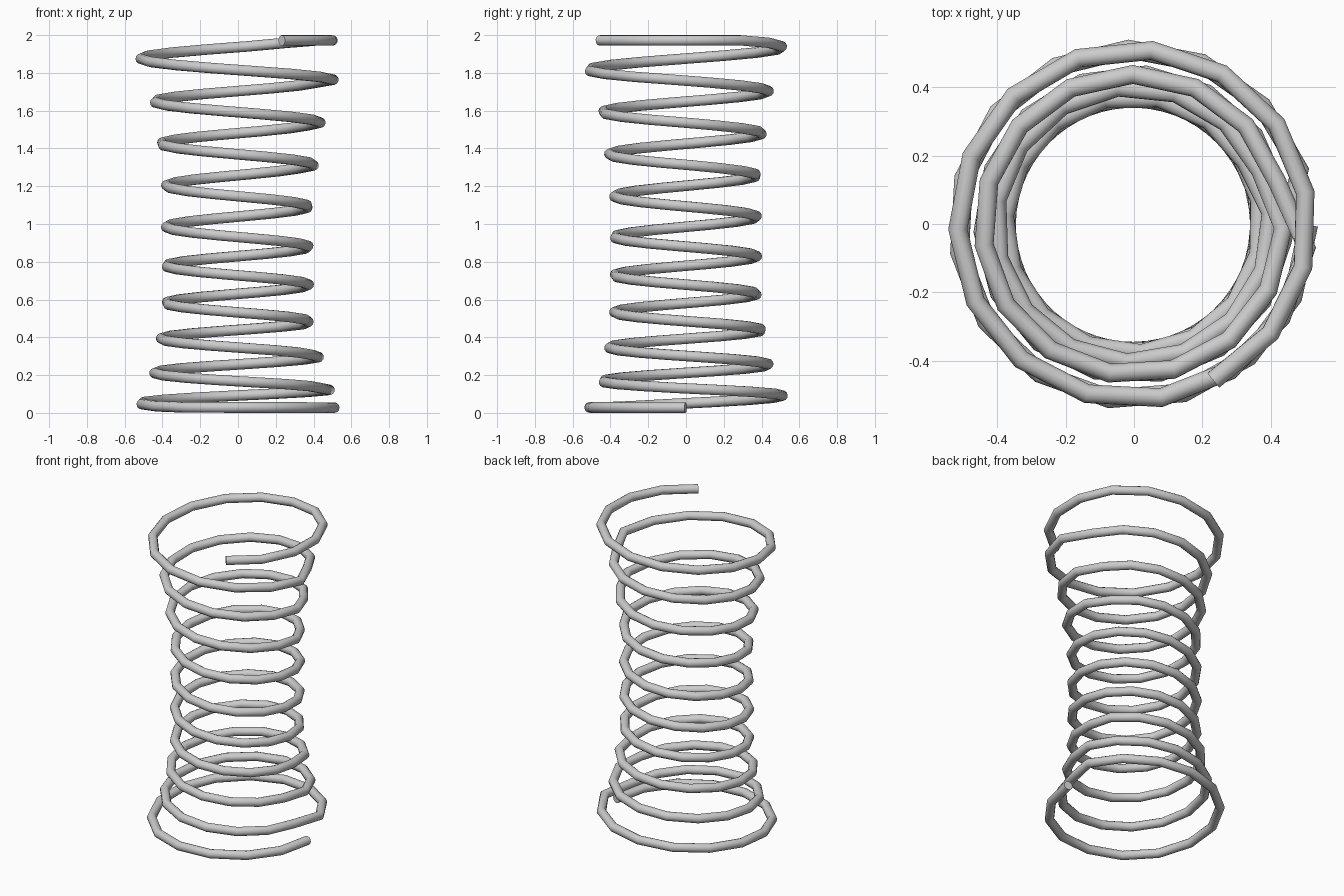
import bpy, math

if "Cube" in bpy.data.objects:
    bpy.data.objects.remove(bpy.data.objects["Cube"])

WIRE = 0.028
SEGMENTS = 150
TURNS = 3662.7 / 360

# height of the wire centre against number of turns (flat ends, growing pitch)
RISE = [(0, .028), (.37, .029), (.75, .092), (1.25, .167), (2.25, .346),
        (3.25, .532), (4.25, .728), (5.25, .931), (6.25, 1.147), (7.25, 1.369),
        (8.25, 1.592), (9.25, 1.815), (9.77, 1.941), (9.88, 1.972), (11, 1.972)]
# coil radius of each turn (waisted in the middle)
COIL = [.513, .439, .404, .377, .377, .377, .377, .404, .439, .512, .512]


def height(t):
    for (a, za), (b, zb) in zip(RISE, RISE[1:]):
        if t <= b:
            return za + (zb - za) * (t - a) / (b - a)


# coil path: clockwise polyline climbing from the +x side
path = []
for i in range(SEGMENTS + 1):
    t = TURNS * i / SEGMENTS
    r = COIL[int(t + 0.016)]
    a = -2 * math.pi * t
    path.append((r * math.cos(a) - 0.003, r * math.sin(a) - 0.002, height(t)))

curve = bpy.data.curves.new("coil_spring", "CURVE")
curve.dimensions = "3D"
curve.bevel_depth = WIRE
curve.bevel_resolution = 4
curve.use_fill_caps = True
spline = curve.splines.new("POLY")
spline.points.add(SEGMENTS)
for point, co in zip(spline.points, path):
    point.co = (*co, 1)

spring = bpy.data.objects.new("coil_spring", curve)
bpy.context.collection.objects.link(spring)

# solid wire mesh with smooth sides and sharp end caps
bpy.context.view_layer.objects.active = spring
spring.select_set(True)
bpy.ops.object.convert(target="MESH")
bpy.ops.object.shade_smooth_by_angle(angle=math.radians(40))
